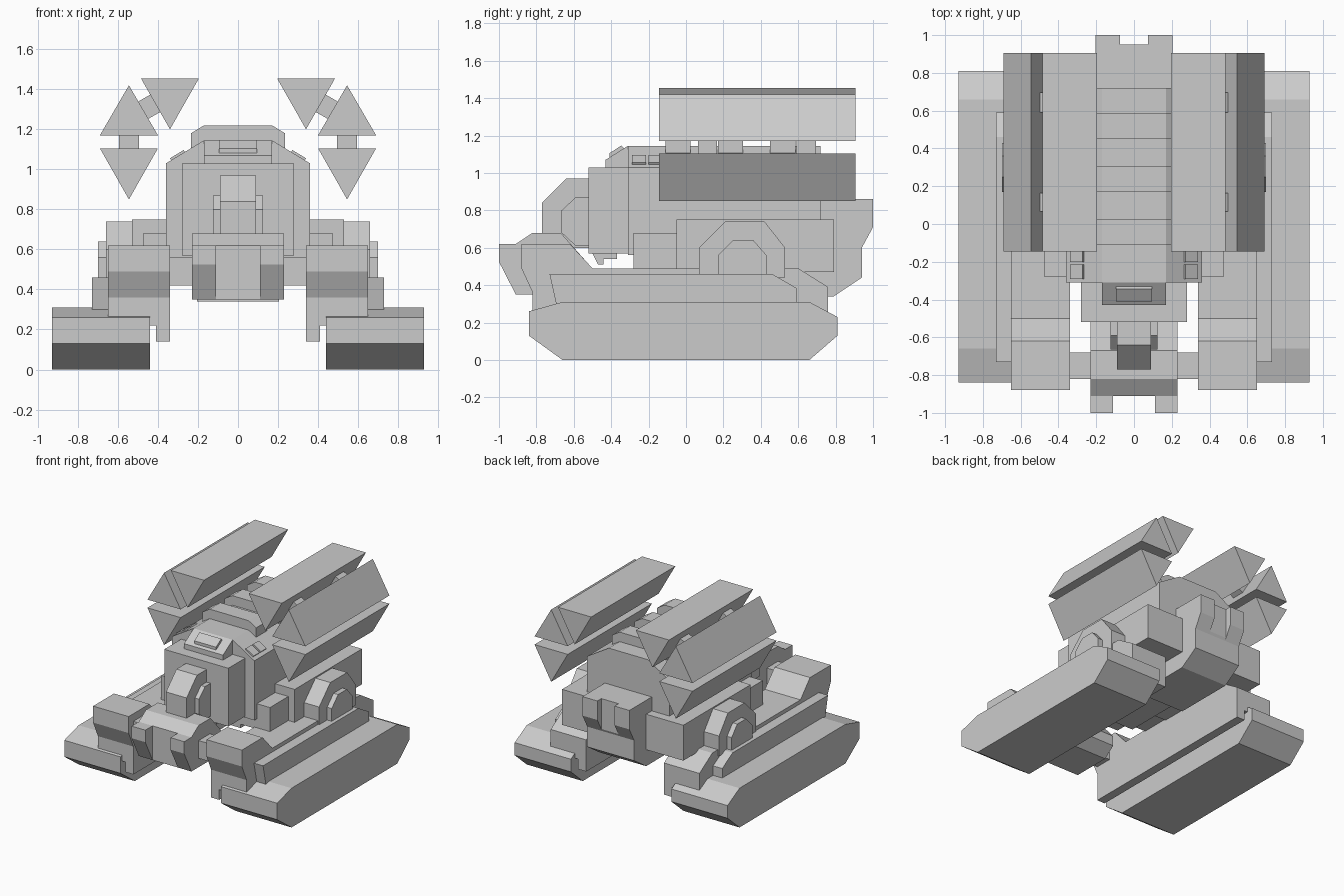
import bpy, bmesh, math
from mathutils import Vector

cube = bpy.data.objects.get("Cube")
if cube:
    bpy.data.objects.remove(cube, do_unlink=True)

grey = bpy.data.materials.new("plain_grey")
grey.use_nodes = True
colour = (0.6, 0.6, 0.6, 1.0)
grey.diffuse_color = colour
grey.node_tree.nodes["Principled BSDF"].inputs["Base Color"].default_value = colour


def prism(name, profile, lo, hi, axis="x", mirror=False):
    """Extrude a flat profile along an axis; axis x uses (y, z), axis y uses (x, z)."""
    bm = bmesh.new()

    def place(p, d):
        return Vector((d, p[0], p[1])) if axis == "x" else Vector((p[0], d, p[1]))

    face = bm.faces.new([bm.verts.new(place(p, lo)) for p in profile])
    ext = bmesh.ops.extrude_face_region(bm, geom=[face])
    verts = [v for v in ext["geom"] if isinstance(v, bmesh.types.BMVert)]
    step = Vector((hi - lo, 0, 0)) if axis == "x" else Vector((0, hi - lo, 0))
    bmesh.ops.translate(bm, verts=verts, vec=step)
    bmesh.ops.recalc_face_normals(bm, faces=bm.faces)
    mesh = bpy.data.meshes.new(name)
    bm.to_mesh(mesh)
    bm.free()
    mesh.materials.append(grey)
    obj = bpy.data.objects.new(name, mesh)
    bpy.context.collection.objects.link(obj)
    if mirror:
        obj.modifiers.new("Mirror", "MIRROR").use_axis = (True, False, False)
    return obj


def box(name, x, y, z, mirror=False):
    return prism(name, [(y[0], z[0]), (y[1], z[0]), (y[1], z[1]), (y[0], z[1])],
                 x[0], x[1], "x", mirror)


def tilted(name, centre, length, thick, angle, y, mirror=True):
    """Box turned in the xz plane."""
    c, s = math.cos(angle), math.sin(angle)
    pts = [(centre[0] + u * length / 2 * c - v * thick / 2 * s,
            centre[1] + u * length / 2 * s + v * thick / 2 * c)
           for u, v in ((-1, -1), (1, -1), (1, 1), (-1, 1))]
    return prism(name, pts, y[0], y[1], "y", mirror)


# Tracks and their upper covers
prism("tracks", [(-0.84, 0.13), (-0.66, 0), (0.66, 0), (0.81, 0.13), (0.81, 0.23),
                 (0.66, 0.31), (-0.66, 0.31), (-0.84, 0.26)], 0.44, 0.93, mirror=True)
prism("track_covers", [(-0.69, 0.28), (-0.73, 0.46), (0.46, 0.46), (0.59, 0.385),
                       (0.59, 0.28)], 0.5, 0.73, mirror=True)

# Leg frames with a thin inner skirt
prism("leg_frames", [(-0.82, 0.22), (-0.82, 0.36), (-0.88, 0.49), (-0.88, 0.62),
                     (-0.62, 0.62), (-0.5, 0.49), (0.6, 0.49), (0.76, 0.39), (0.76, 0.22)],
      0.34, 0.65, mirror=True)
box("inner_skirts", (0.34, 0.41), (-0.82, 0.76), (0.14, 0.24), True)

# Hip arches on the flanks
prism("hip_arches", [(0.07, 0.44), (0.07, 0.6), (0.21, 0.74), (0.42, 0.74), (0.53, 0.6),
                     (0.53, 0.44)], 0.5, 0.66, mirror=True)
prism("hip_caps", [(0.17, 0.44), (0.17, 0.56), (0.25, 0.64), (0.36, 0.64), (0.43, 0.56),
                   (0.43, 0.44)], 0.64, 0.70, mirror=True)

# Side blocks between body and legs
box("side_blocks", (0.2, 0.53), (-0.05, 0.79), (0.47, 0.75), True)
box("shoulder_blocks", (0.2, 0.475), (-0.28, -0.05), (0.48, 0.68), True)

# Front bumper with two lobes and an axle
prism("bumper", [(-0.91, 0.35), (-0.91, 0.62), (-0.82, 0.68), (-0.67, 0.68), (-0.51, 0.5),
                 (-0.51, 0.42), (-0.6, 0.35)], -0.23, 0.23)
prism("bumper_lobes", [(-0.90, 0.35), (-0.91, 0.35), (-1.0, 0.525), (-1.0, 0.62),
                       (-0.90, 0.62)], 0.11, 0.23, mirror=True)
box("front_axle", (-0.36, 0.36), (-0.82, -0.68), (0.42, 0.56))

# Main hull
prism("hull", [(-0.36, 0.56), (0.36, 0.56), (0.36, 1.03), (0.17, 1.145), (-0.17, 1.145),
               (-0.36, 1.03)], -0.31, 0.72, "y")
box("hull_front", (-0.28, 0.28), (-0.52, -0.30), (0.57, 1.03))
box("hull_belly", (-0.22, 0.22), (-0.28, 0.25), (0.45, 0.6))
prism("chin", [(-0.5, 0.57), (-0.47, 0.51), (-0.44, 0.51), (-0.44, 0.54), (-0.37, 0.54),
               (-0.37, 0.58), (-0.5, 0.58)], -0.12, 0.12)

# Nose and cheeks
prism("nose", [(-0.51, 0.97), (-0.64, 0.97), (-0.77, 0.84), (-0.77, 0.68), (-0.64, 0.6),
               (-0.51, 0.6)], -0.09, 0.09)
prism("cheeks", [(-0.51, 0.87), (-0.59, 0.87), (-0.665, 0.8), (-0.665, 0.68), (-0.59, 0.61),
                 (-0.51, 0.61)], -0.125, 0.125)

# Sloped top hatch
prism("hatch", [(-0.43, 1.02), (-0.43, 1.07), (-0.31, 1.145), (-0.2, 1.145), (-0.2, 1.02)],
      -0.17, 0.17)
prism("hatch_plate", [(-0.41, 1.08), (-0.41, 1.105), (-0.345, 1.147), (-0.33, 1.13)],
      -0.095, 0.095)

# Small panels on the sloped shoulders
slope = math.atan2(1.03 - 1.145, 0.36 - 0.17)
for i, y in enumerate(((-0.29, -0.215), (-0.2, -0.13))):
    tilted(f"shoulder_panels_{i + 1}", (0.302, 1.07), 0.08, 0.014, slope, y)

# Raised ribs over the back
rib = [(-0.235, 1.05), (0.235, 1.05), (0.235, 1.18), (0.17, 1.22), (-0.17, 1.22), (-0.235, 1.18)]
for i, y in enumerate((-0.11, 0.17, 0.45)):
    prism(f"back_rib_{i + 1}", rib, y, y + 0.135, "y")

# Rear block with two lobes
prism("rear_block", [(0.3, 0.34), (0.79, 0.34), (0.94, 0.44), (0.94, 0.6), (0.95, 0.62),
                     (0.95, 0.86), (0.6, 0.86), (0.3, 0.6)], -0.205, 0.205)
prism("rear_lobes", [(0.93, 0.6), (0.94, 0.6), (1.0, 0.71), (1.0, 0.86), (0.93, 0.86)],
      0.075, 0.205, mirror=True)

# Triangular pods in linked sets of three per side
pods = {"upper_pods": [(0.195, 1.455), (0.485, 1.455), (0.34, 1.2)],
        "outer_pods": [(0.4, 1.17), (0.69, 1.17), (0.545, 1.42)],
        "lower_pods": [(0.4, 1.105), (0.69, 1.105), (0.545, 0.85)]}
for name, tri in pods.items():
    prism(name, tri, -0.145, 0.905, "y", True)
for i, y in enumerate(((0.065, 0.165), (0.59, 0.695))):
    box(f"lower_pod_links_{i + 1}", (0.495, 0.595), y, (1.09, 1.19), True)
    tilted(f"upper_pod_links_{i + 1}", (0.443, 1.313), 0.12, 0.1, math.radians(-30), y)
